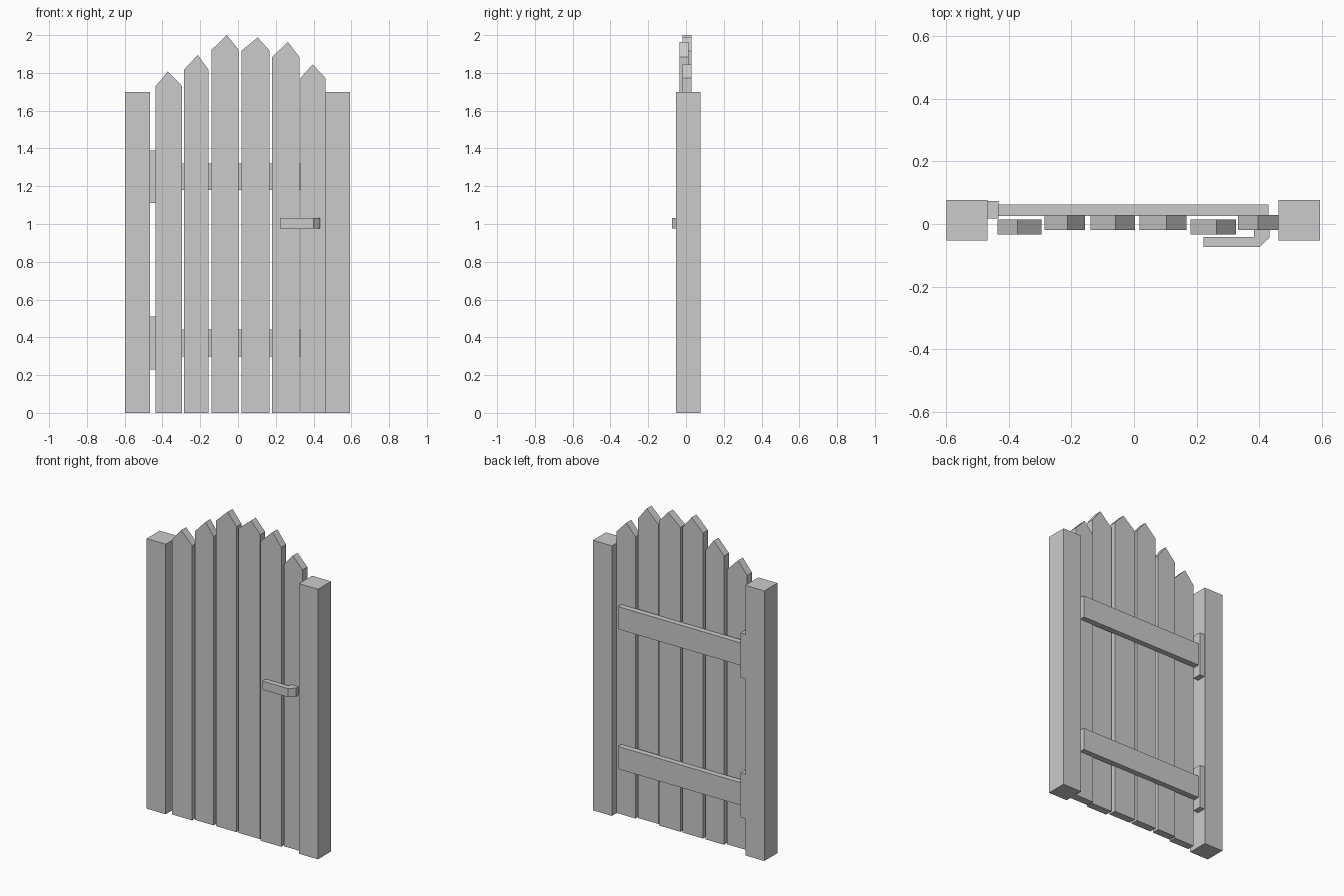
import bpy, bmesh

if "Cube" in bpy.data.objects:
    bpy.data.objects.remove(bpy.data.objects["Cube"])


def prism(name, pts, axis, lo, hi):
    """Extrude a 2D profile: axis 'y' takes (x, z) points, axis 'z' takes (x, y) points."""
    def place(p, d):
        return (p[0], d, p[1]) if axis == 'y' else (p[0], p[1], d)
    bm = bmesh.new()
    a = [bm.verts.new(place(p, lo)) for p in pts]
    b = [bm.verts.new(place(p, hi)) for p in pts]
    bm.faces.new(a)
    bm.faces.new(b[::-1])
    n = len(pts)
    for i in range(n):
        j = (i + 1) % n
        bm.faces.new((a[i], b[i], b[j], a[j]))
    bmesh.ops.recalc_face_normals(bm, faces=bm.faces[:])
    me = bpy.data.meshes.new(name)
    bm.to_mesh(me)
    bm.free()
    ob = bpy.data.objects.new(name, me)
    bpy.context.collection.objects.link(ob)
    return ob


def box(name, x0, x1, y0, y1, z0, z1):
    return prism(name, [(x0, y0), (x1, y0), (x1, y1), (x0, y1)], 'z', z0, z1)


# Side posts
box("left_post", -0.599, -0.467, -0.053, 0.077, 0, 1.70)
box("right_post", 0.462, 0.594, -0.053, 0.077, 0, 1.70)

# Pointed planks: left x, right x, peak x, shoulder z, peak z, front y
planks = [
    (-0.436, -0.296, -0.372, 1.73, 1.807, -0.034),
    (-0.285, -0.157, -0.213, 1.818, 1.895, -0.019),
    (-0.139, 0.003, -0.059, 1.923, 2.0, -0.019),
    (0.018, 0.168, 0.104, 1.917, 1.988, -0.019),
    (0.181, 0.325, 0.264, 1.884, 1.964, -0.034),
    (0.332, 0.462, 0.395, 1.774, 1.845, -0.019),
]
for i, (x0, x1, xp, zs, zp, y) in enumerate(planks, 1):
    prism(f"plank_{i}", [(x0, 0), (x1, 0), (x1, zs), (xp, zp), (x0, zs)],
          'y', y, y + 0.048)

# Back rails with a hinge block on each
for level, z in (("lower", 0.37), ("upper", 1.25)):
    box(f"{level}_rail", -0.434, 0.43, 0.026, 0.063, z - 0.071, z + 0.071)
    box(f"{level}_hinge", -0.475, -0.432, 0.017, 0.074, z - 0.14, z + 0.14)

# Bent handle with a chamfered corner
prism("handle", [(0.222, -0.074), (0.40, -0.074), (0.433, -0.043), (0.433, -0.015),
                 (0.383, -0.015), (0.383, -0.041), (0.222, -0.041)], 'z', 0.977, 1.031)
